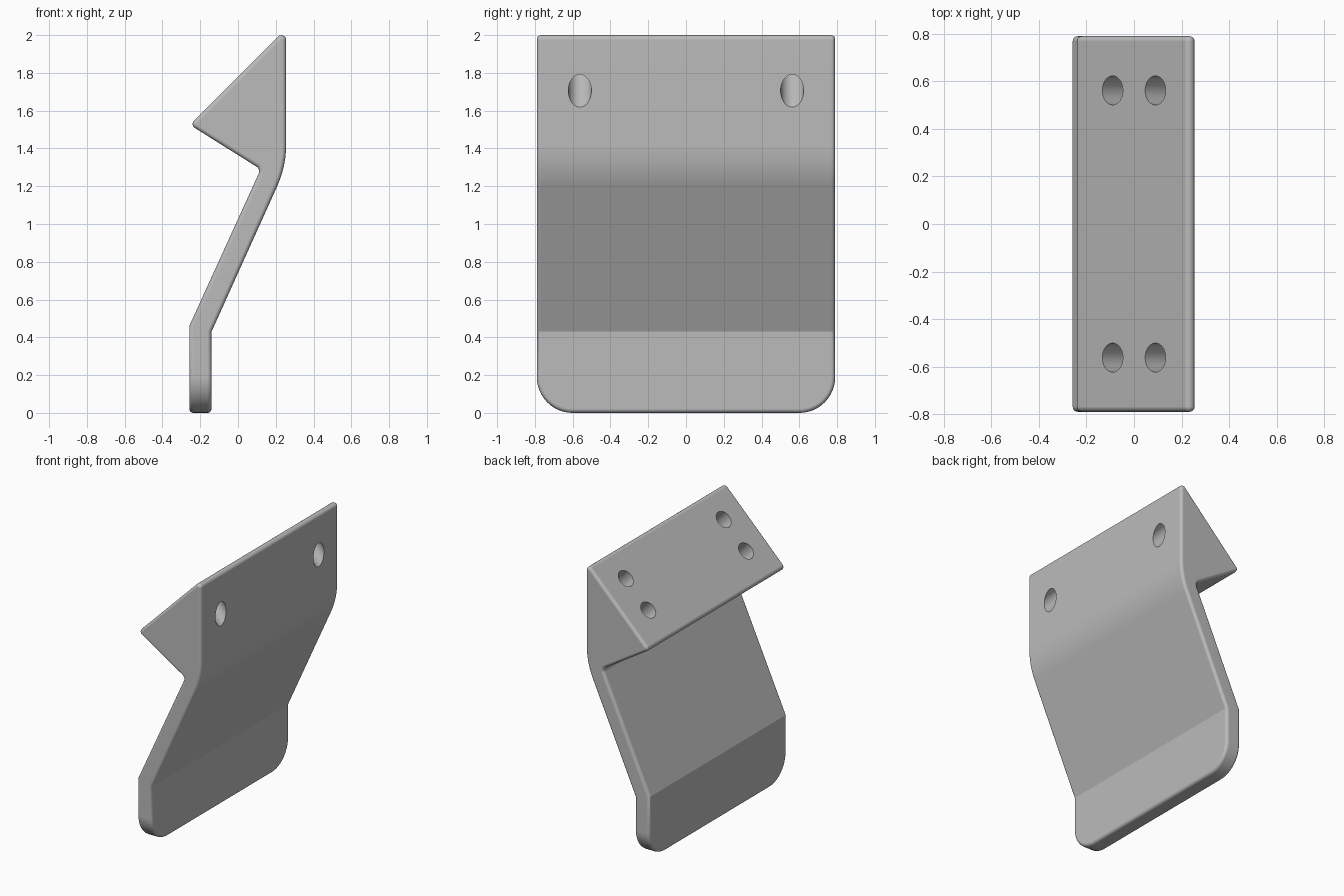
import bpy, bmesh, math
from mathutils import Vector, Matrix

cube = bpy.data.objects.get("Cube")
if cube:
    bpy.data.objects.remove(cube)

HALF_WIDTH = 0.79
EDGE = 0.022

grey = bpy.data.materials.new("light grey")
grey.use_nodes = True
colour = (0.5, 0.5, 0.5, 1)
grey.diffuse_color = colour
grey.node_tree.nodes["Principled BSDF"].inputs["Base Color"].default_value = colour


def fillet(prev, corner, nxt, radius, steps):
    """Points of an arc that rounds one profile corner."""
    a, b = (prev - corner).normalized(), (nxt - corner).normalized()
    half = a.angle(b) / 2
    centre = corner + (a + b).normalized() * radius / math.sin(half)
    start = corner + a * radius / math.tan(half) - centre
    end = corner + b * radius / math.tan(half) - centre
    sweep = start.angle_signed(end)
    return [centre + Matrix.Rotation(-sweep * i / steps, 2) @ start
            for i in range(steps + 1)]


def new_object(name, bm):
    bmesh.ops.recalc_face_normals(bm, faces=bm.faces)
    mesh = bpy.data.meshes.new(name)
    bm.to_mesh(mesh)
    bm.free()
    mesh.materials.append(grey)
    obj = bpy.data.objects.new(name, mesh)
    bpy.context.collection.objects.link(obj)
    return obj


# Side profile: x, z, corner radius, arc steps
profile = [(-0.258, 0, 0, 0), (-0.14, 0, 0, 0), (-0.14, 0.43, 0, 0),
           (0.255, 1.305, 0.54, 6), (0.255, 2.035, 0.025, 9),
           (-0.255, 1.525, 0.025, 7), (0.12, 1.29, 0.03, 6),
           (-0.258, 0.46, 0, 0)]
corners = [Vector(p[:2]) for p in profile]
outline = []
for i, (x, z, radius, steps) in enumerate(profile):
    if radius:
        outline += fillet(corners[i - 1], corners[i],
                          corners[(i + 1) % len(corners)], radius, steps)
    else:
        outline.append(corners[i])

# Bracket body: extrude the profile across the width
bm = bmesh.new()
cap = bm.faces.new([bm.verts.new((p.x, -HALF_WIDTH, p.y)) for p in outline])
result = bmesh.ops.extrude_face_region(bm, geom=[cap])
bmesh.ops.translate(bm, vec=(0, 2 * HALF_WIDTH, 0),
                    verts=[v for v in result["geom"] if isinstance(v, bmesh.types.BMVert)])
bmesh.ops.recalc_face_normals(bm, faces=bm.faces)

# Large rounded corners at the foot
foot = [e for e in bm.edges if all(v.co.z < 0.001 for v in e.verts)
        and abs(e.verts[0].co.y - e.verts[1].co.y) < 0.001]
bmesh.ops.bevel(bm, geom=foot, offset=0.19, segments=12, profile=0.5, affect='EDGES')

# Small rounding around both sides and the foot
bm.normal_update()
rim = [e for e in bm.edges if e.calc_face_angle(0) > math.radians(35)]
bmesh.ops.bevel(bm, geom=rim, offset=EDGE, segments=5, profile=0.5, affect='EDGES')
bracket = new_object("angled_bracket", bm)

# Screw holes square to the sloping face: upper pair through, lower pair blind
axis = Vector((-1, 0, 1)).normalized()
bm = bmesh.new()
for x, depth in ((0.09, 0.6), (-0.09, 0.3)):
    for y in (-0.562, 0.562):
        mouth = Vector((x, y, x + 1.78))
        centre = mouth + axis * (0.1 - depth) / 2
        bmesh.ops.create_cone(
            bm, cap_ends=True, segments=40, radius1=0.061, radius2=0.061,
            depth=depth + 0.1,
            matrix=Matrix.Translation(centre) @ axis.to_track_quat('Z', 'Y').to_matrix().to_4x4())
cutter = new_object("hole_cutter", bm)
cutter.hide_render = True

bpy.ops.object.select_all(action='DESELECT')
bracket.select_set(True)
bpy.context.view_layer.objects.active = bracket
cut = bracket.modifiers.new("screw_holes", 'BOOLEAN')
cut.object = cutter
cut.solver = 'EXACT'
bpy.ops.object.modifier_apply(modifier=cut.name)
bpy.data.objects.remove(cutter)

# Smooth rounding with crisp bends and hole rims
bpy.ops.object.shade_smooth_by_angle(angle=math.radians(20))
weighted = bracket.modifiers.new("weighted_normals", 'WEIGHTED_NORMAL')
weighted.keep_sharp = True
